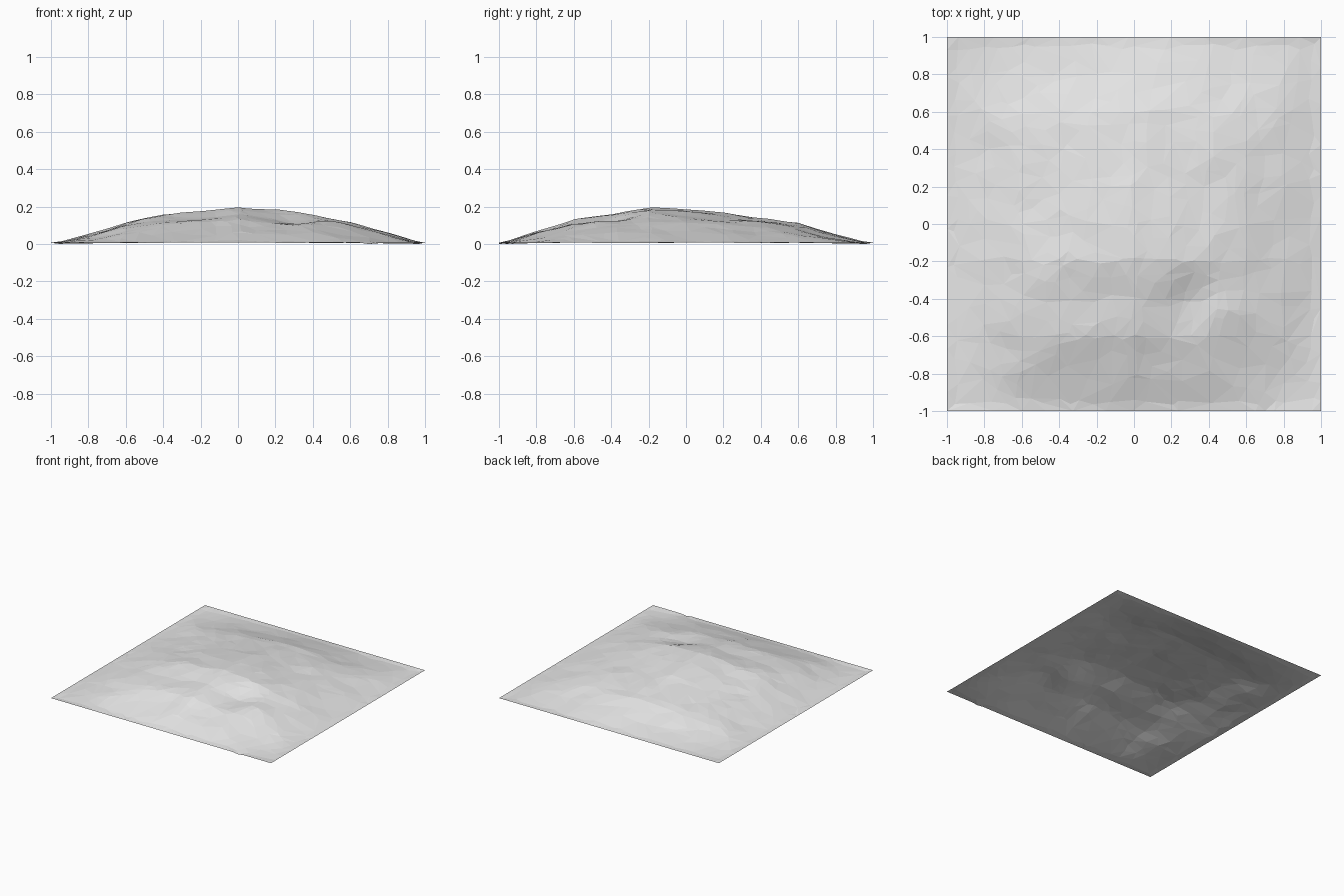
import bpy
import bmesh
import math
import random
from mathutils import Vector, noise

random.seed(4)
cube = bpy.data.objects.get("Cube")
if cube:
    bpy.data.objects.remove(cube)

# Hill profiles across the width and the depth, as (position, height)
WIDTH = [(-1, 0), (-.8, .05), (-.6, .115), (-.4, .155), (-.2, .175), (0, .2),
         (.2, .178), (.4, .155), (.6, .12), (.8, .063), (1, 0)]
DEPTH = [(-1, 0), (-.8, .07), (-.6, .13), (-.4, .158), (-.2, .2), (0, .188),
         (.2, .168), (.4, .137), (.6, .112), (.8, .05), (1, 0)]
# Shoulders and gullies: x, y, radius, height
BUMPS = [(.27, -.42, .12, -.02), (.5, -.45, .13, .018), (.45, .45, .2, .012),
         (-.6, -.8, .1, .015), (-.3, -.6, .15, .012), (-.5, -.3, .15, .01)]


def along(profile, t):
    for (a, low), (b, high) in zip(profile, profile[1:]):
        if t <= b:
            return low + (high - low) * (t - a) / (b - a)
    return profile[-1][1]


def ground_height(x, y):
    z = along(WIDTH, x) * along(DEPTH, y) / .2
    fade = min(1, 4 * (1 - abs(x)), 4 * (1 - abs(y)))
    for bx, by, radius, height in BUMPS:
        z += fade * height * math.exp(-((x - bx) ** 2 + (y - by) ** 2) / radius ** 2)
    rough = noise.noise(Vector((x * 3, y * 3, 5))) * .014
    rough += noise.noise(Vector((x * 7, y * 7, 9))) * .006
    return max(0, z + fade * rough + .007)


# Open sheet of ground with a square outline
bm = bmesh.new()
STEPS = 40
bmesh.ops.create_grid(bm, x_segments=STEPS, y_segments=STEPS, size=1)
for v in bm.verts:
    if not v.is_boundary:
        v.co.x += random.uniform(-.35, .35) * 2 / STEPS
        v.co.y += random.uniform(-.35, .35) * 2 / STEPS
    v.co.z = ground_height(v.co.x, v.co.y)
lowest = min(v.co.z for v in bm.verts)
for v in bm.verts:
    v.co.z -= lowest
    if v.is_boundary:
        v.co.z = .007
# One low point on the rim touches the floor
rim = min((v for v in bm.verts if v.is_boundary),
          key=lambda v: (v.co - Vector((.7, -1, 0))).length)
rim.co.z = 0
bmesh.ops.triangulate(bm, faces=bm.faces[:])
mesh = bpy.data.meshes.new("hill_terrain")
bm.to_mesh(mesh)
bm.free()
terrain = bpy.data.objects.new("hill_terrain", mesh)
bpy.context.collection.objects.link(terrain)

# Uneven flat facets
facets = terrain.modifiers.new("Facets", "DECIMATE")
facets.ratio = .3

# Plain grey ground
grey = bpy.data.materials.new("light_grey")
grey.use_nodes = True
colour = (.8, .8, .8, 1)
grey.diffuse_color = colour
grey.node_tree.nodes["Principled BSDF"].inputs["Base Color"].default_value = colour
mesh.materials.append(grey)
